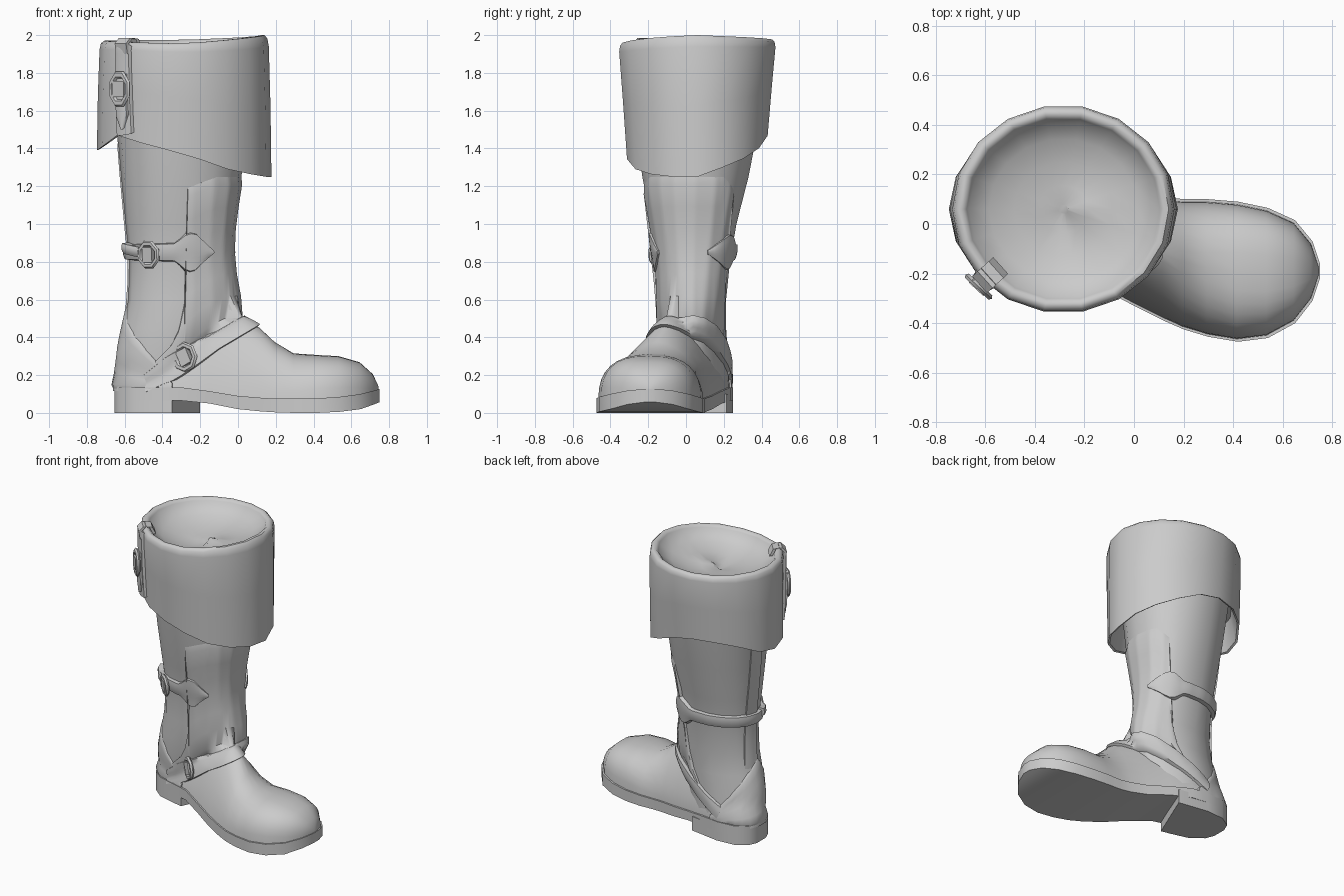
import bpy, bmesh, math
from math import sin, cos, pi, radians
from mathutils import Vector, Matrix
from mathutils.bvhtree import BVHTree

if "Cube" in bpy.data.objects:
    bpy.data.objects.remove(bpy.data.objects["Cube"])

grey = bpy.data.materials.new("grey leather")
grey.use_nodes = True
grey.diffuse_color = (0.6, 0.6, 0.6, 1)
grey.node_tree.nodes["Principled BSDF"].inputs["Base Color"].default_value = (0.6, 0.6, 0.6, 1)
parts = []


def lerp_table(table, v):
    if v <= table[0][0]:
        return table[0][1]
    for (a, p), (b, q) in zip(table, table[1:]):
        if v <= b:
            return p + (q - p) * (v - a) / (b - a)
    return table[-1][1]


def power(c, e):
    return math.copysign(abs(c) ** e, c)


def loft(name, rings):
    """Skin closed rings into a capped solid; also return its points and polygons."""
    n = len(rings[0])
    pts = [Vector(p) for r in rings for p in r]
    polys = [(i * n + j, i * n + (j + 1) % n, (i + 1) * n + (j + 1) % n, (i + 1) * n + j)
             for i in range(len(rings) - 1) for j in range(n)]
    polys += [tuple(range(n)), tuple(range(len(pts) - n, len(pts)))]
    bm = bmesh.new()
    vs = [bm.verts.new(p) for p in pts]
    for f in polys:
        bm.faces.new([vs[i] for i in f])
    bmesh.ops.recalc_face_normals(bm, faces=bm.faces[:])
    mesh = bpy.data.meshes.new(name)
    bm.to_mesh(mesh)
    bm.free()
    ob = bpy.data.objects.new(name, mesh)
    bpy.context.collection.objects.link(ob)
    mesh.materials.append(grey)
    parts.append(ob)
    return pts, polys


# Foot stations: x, y min, y max, sole bottom, sole top, upper height, roundness
stations = [
    (-0.655, 0.03, 0.13, 0.065, 0.135, 0.16, 1.6), (-0.63, -0.03, 0.19, 0.065, 0.135, 0.25, 1.6),
    (-0.55, -0.095, 0.24, 0.065, 0.135, 0.36, 1.6), (-0.42, -0.13, 0.25, 0.065, 0.135, 0.45, 1.5),
    (-0.30, -0.165, 0.235, 0.065, 0.135, 0.5, 1.45), (-0.15, -0.25, 0.19, 0.05, 0.115, 0.53, 1.4),
    (0, -0.33, 0.14, 0.02, 0.09, 0.515, 1.45), (0.12, -0.39, 0.11, 0.008, 0.08, 0.45, 1.6),
    (0.2, -0.425, 0.1, 0.003, 0.075, 0.375, 1.85), (0.3, -0.455, 0.1, 0, 0.075, 0.315, 2.2),
    (0.42, -0.475, 0.09, 0, 0.077, 0.307, 2.6), (0.54, -0.46, 0.065, 0.006, 0.085, 0.3, 2.7),
    (0.65, -0.4, 0.015, 0.02, 0.1, 0.268, 2.7), (0.72, -0.31, -0.07, 0.045, 0.118, 0.205, 2.6),
    (0.75, -0.22, -0.16, 0.057, 0.127, 0.14, 2.2)]

loft("sole", [[(x, a, lo), (x, a, hi), (x, b, hi), (x, b, lo)]
              for x, a, b, lo, hi, h, n in stations])

# Heel block with a slanted front face
back = stations[:4]
heel = [(s[0], s[1]) for s in back] + [(-0.35, -0.145), (-0.2, 0.215)]
heel += [(s[0], s[2]) for s in reversed(back)]
loft("heel", [[(x, y, z) for x, y in heel] for z in (0, 0.1)])

# Foot upper: arched sections standing on the sole
foot_rings = []
for x, a, b, lo, hi, h, n in stations:
    half, mid, base = max((b - a) / 2 - 0.01, 0.01), (a + b) / 2, hi - 0.02
    shear = 0.02 * max(0, min(1, (h - 0.3) / 0.15))
    ring = []
    for k in range(17):
        c, s = cos(pi * k / 16), max(sin(pi * k / 16), 0)
        ring.append((x - 0.006, mid + half * power(c, 2 / n) + shear * s,
                     base + (h - base) * s ** (2 / n)))
    foot_rings.append(ring)
foot = loft("foot_upper", foot_rings)

# Leg shaft, squarer at the shin and narrower at the instep:
# z, x min, x max, y min, y max, front corner power
levels = [(0.1, -0.632, -0.1, -0.1, 0.23, 1.25), (0.3, -0.64, -0.05, -0.125, 0.225, 1.25),
          (0.45, -0.61, 0.02, -0.145, 0.215, 1.2), (0.6, -0.58, 0.008, -0.148, 0.215, 0.95),
          (0.8, -0.575, -0.033, -0.15, 0.235, 0.85), (1.0, -0.595, -0.024, -0.185, 0.27, 0.85),
          (1.25, -0.62, 0.018, -0.235, 0.335, 0.9), (1.58, -0.65, 0.06, -0.28, 0.4, 1)]
SIDES = 18
angles = [2 * pi * k / SIDES for k in range(SIDES)]
shaft_rings = []
for z, a, b, c, d, front in levels:
    shaft_rings.append([])
    for t in angles:
        e = front if cos(t) > 0 else 1
        shaft_rings[-1].append(((a + b) / 2 + (b - a) / 2 * power(cos(t), e),
                                (c + d) / 2 + (d - c) / 2 * power(sin(t), e), z))
shaft = loft("leg_shaft", shaft_rings)

# Turned-down cuff with a slanted hem and a shallow hollow top
hem = [(0, 1.25), (50, 1.37), (90, 1.5), (130, 1.49), (170, 1.38), (200, 1.41),
       (220, 1.47), (270, 1.37), (300, 1.29), (330, 1.25), (360, 1.25)]
rim = [(0, 2), (90, 1.975), (180, 1.97), (270, 1.955), (330, 1.99), (360, 2)]


def cuff_ring(rx, ry, f, drop=0):
    ring = []
    for t in angles:
        low, top = lerp_table(hem, math.degrees(t)), lerp_table(rim, math.degrees(t))
        ring.append((-0.285 + rx * cos(t), 0.06 + ry * sin(t), low + (top - low) * f - drop))
    return ring


cuff = loft("cuff", [cuff_ring(*r) for r in (
    (0.41, 0.33, 0.3), (0.448, 0.365, 0.01), (0.462, 0.378, 0), (0.457, 0.4, 0.5), (0.448, 0.42, 0.92),
    (0.441, 0.415, 0.975), (0.425, 0.4, 1), (0.405, 0.382, 1), (0.39, 0.367, 1, 0.015),
    (0.38, 0.357, 1, 0.035), (0.3, 0.285, 1, 0.08), (0.2, 0.19, 1, 0.11),
    (0.1, 0.095, 1, 0.125), (0.02, 0.02, 1, 0.128))])


def tree(*solids):
    pts, polys = [], []
    for p, f in solids:
        polys += [tuple(i + len(pts) for i in q) for q in f]
        pts += p
    return BVHTree.FromPolygons(pts, polys)


class Wrap:
    """Lays raised strips on a surface, around a centre in the plane of u and v."""
    def __init__(self, bvh, centre, u, v):
        self.bvh, self.c = bvh, Vector(centre)
        self.u, self.v = Vector(u).normalized(), Vector(v).normalized()
        self.n = self.u.cross(self.v)

    def point(self, deg, w):
        d = self.u * cos(radians(deg)) + self.v * sin(radians(deg))
        c = self.c + self.n * w
        hit, normal = self.bvh.ray_cast(c + d * 2, -d)[:2]
        return (hit if hit else c), d, normal

    def strip(self, name, start, end, step, low, high, thick):
        rows = (-1, -0.9, -0.6, -0.3, 0, 0.3, 0.6, 0.9, 1)
        rings = []
        for k in range(int((end - start) / step) + 1):
            deg = start + k * step
            lo, hi = low(deg), high(deg)
            outer, inner = [], []
            for t in rows:
                p, d, _ = self.point(deg, lo + (hi - lo) * (t + 1) / 2)
                outer.append(p + d * (0 if abs(t) == 1 else thick * (1.1 - 0.25 * t * t)))
                inner.append(p - d * 0.012)
            rings.append(outer + inner[::-1])
        loft(name, rings)

    def buckle(self, name, deg, w, width, height, lift):
        p, d, normal = self.point(deg, w)
        if normal is None or normal.dot(d) < 0.3:
            normal = d
        normal = (normal + d).normalized()
        side = self.n.cross(normal).normalized()
        up = normal.cross(side)
        frame = Matrix((side, up, normal)).transposed().to_4x4()
        frame.translation = p + normal * lift
        bpy.ops.mesh.primitive_torus_add(major_segments=8, minor_segments=6, major_radius=1, minor_radius=0.26)
        finish(name + "_frame", frame @ Matrix.Diagonal((width, height, 0.05, 1)) @ Matrix.Rotation(pi / 8, 4, 'Z'))
        bpy.ops.mesh.primitive_cube_add(size=1)
        finish(name + "_bar", frame @ Matrix.Diagonal((width * 1.05, height * 1.3, 0.03, 1)))


def finish(name, matrix):
    ob = bpy.context.object
    ob.name = name
    ob.data.transform(matrix)
    ob.data.materials.append(grey)
    parts.append(ob)


boot = tree(foot, shaft)
leg = Wrap(boot, (-0.3, 0.04, 0), (1, 0, 0), (0, 1, 0))

# Shin guard that flares out low on both sides, heel counter and rear seam strip
guard_low = [(-130, 0.2), (-90, 0.27), (-60, 0.38), (-30, 0.46), (30, 0.46), (60, 0.38), (95, 0.2)]
guard_top = [(-130, 0.28), (-107, 0.36), (-94, 0.44), (-85, 0.58), (-83, 1.19), (-50, 1.25),
             (30, 1.25), (46, 1.18), (48, 0.58), (58, 0.44), (72, 0.36), (95, 0.27)]
leg.strip("shin_guard", -130, 95, 2.5, lambda a: lerp_table(guard_low, a),
          lambda a: lerp_table(guard_top, a), 0.013)
leg.strip("heel_counter", 105, 255, 7.5, lambda a: 0.13,
          lambda a: 0.15 + 0.42 * (1 - abs(a - 180) / 78) ** 1.25, 0.01)
leg.strip("rear_seam_strip", 162, 180, 6, lambda a: 0.5, lambda a: 1.45, 0.008)

# Calf strap with a pointed tab at each end and a flared loose tip
strap_half = [(15, 0.01), (42, 0.1), (50, 0.1), (68, 0.045), (180, 0.04), (262, 0.05),
              (278, 0.11), (288, 0.11), (312, 0.01)]
leg.strip("calf_strap", 15, 312, 7.425, lambda a: 0.85 - lerp_table(strap_half, a),
          lambda a: 0.85 + lerp_table(strap_half, a), 0.028)
leg.strip("calf_strap_tip", 188, 216, 7, lambda a: 0.82 + (216 - a) * 0.0008,
          lambda a: 0.88 + (216 - a) * 0.0008, 0.042)
leg.buckle("calf_buckle", 227, 0.84, 0.06, 0.062, 0.035)

# Instep strap slanting from heel to instep
instep = Wrap(boot, (-0.15, 0, 0.3585), (1, 0, 0.59), (0, 1, 0))
instep_half = [(-165, 0.045), (-150, 0.07), (-120, 0.06), (-80, 0.045)]
instep.strip("instep_strap", -165, 143, 7, lambda a: -lerp_table(instep_half, a),
             lambda a: lerp_table(instep_half, a), 0.03)
instep.buckle("instep_buckle", -136, 0, 0.065, 0.065, 0.042)

# Cuff strap, running up to the rim
az = radians(222)
cuff_side = Wrap(tree(cuff), (-0.285, 0.06, 1.7), (cos(az), sin(az), 0), (0, 0, 1))
cuff_side.strip("cuff_strap", -28, 31, 2, lambda a: -0.05, lambda a: 0.05, 0.02)
cuff_side.strip("cuff_strap_tip", -24, 14, 4, lambda a: -0.037 * min(1, (a + 26) / 10),
                lambda a: 0.037 * min(1, (a + 26) / 10), 0.036)
cuff_side.buckle("cuff_buckle", 2, 0, 0.08, 0.062, 0.04)

# Cuff strap loop folded over the rim
radial, across = Vector((cos(az), sin(az), 0)), Vector((-sin(az), cos(az), 0))
loop = [(0.445, 1.9), (0.455, 1.955), (0.425, 1.985), (0.385, 1.98), (0.36, 1.93)]
loft("rim_loop", [[Vector((-0.285, 0.06, z)) + radial * (r + dr) + across * w
                   for w, dr in ((-0.045, 0), (0.045, 0), (0.045, -0.02), (-0.045, -0.02))]
                  for r, z in loop])

# Smooth shading with sharp edges kept
bpy.ops.object.select_all(action='DESELECT')
for ob in parts:
    ob.select_set(True)
bpy.context.view_layer.objects.active = parts[0]
bpy.ops.object.shade_smooth_by_angle(angle=radians(48))
